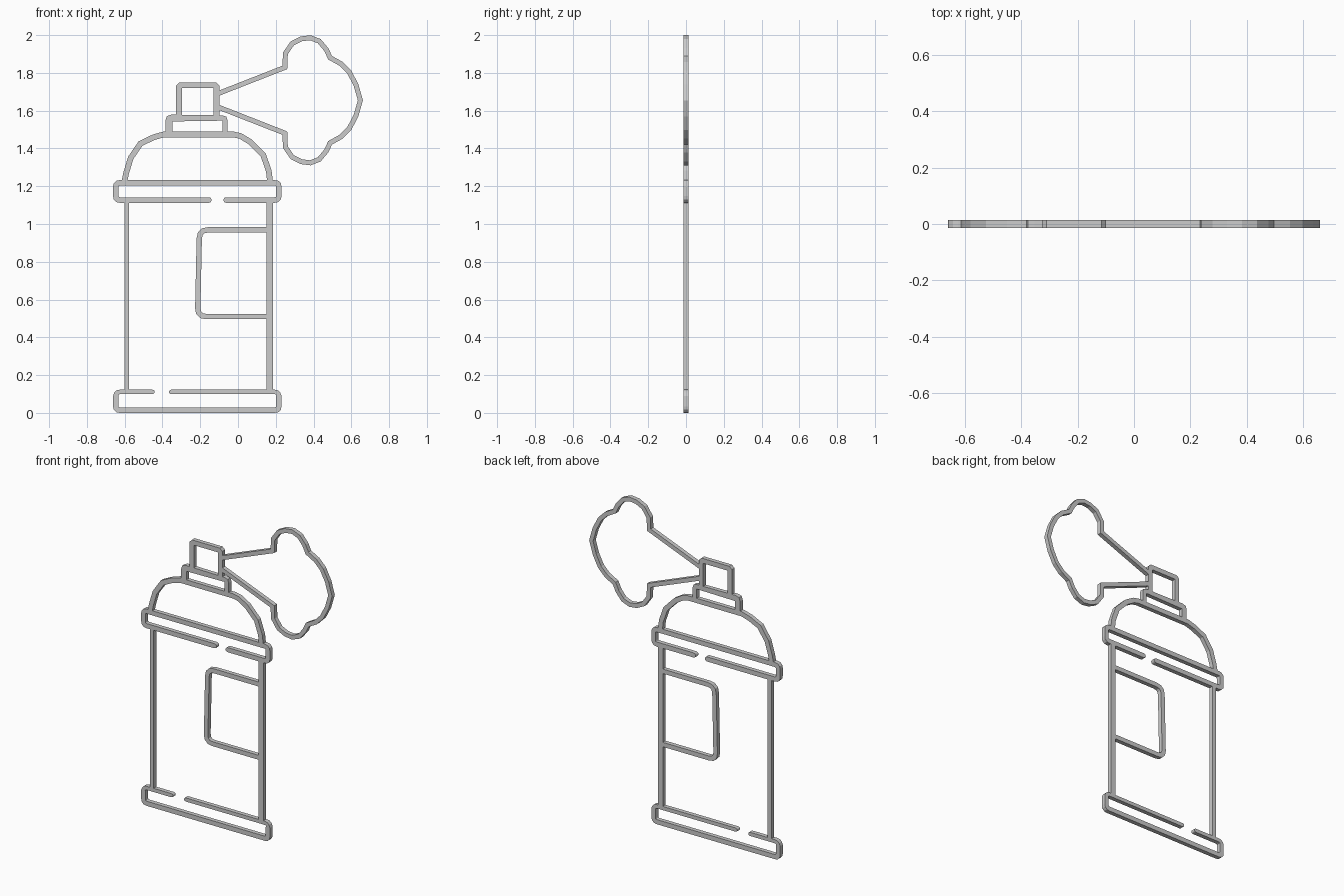
import bpy, bmesh, math
from mathutils import Vector

if "Cube" in bpy.data.objects:
    bpy.data.objects.remove(bpy.data.objects["Cube"])

HALF_DEPTH = 0.0135
SHIFT = 0.005


def rounded(pts, r, n=3):
    """Round the inner corners of an open path."""
    pts = [Vector(p) for p in pts]
    out = [pts[0]]
    for a, b, c in zip(pts, pts[1:], pts[2:]):
        p, q = b + (a - b).normalized() * r, b + (c - b).normalized() * r
        for i in range(n + 1):
            t = i / n
            out.append(p * (1 - t) ** 2 + b * 2 * t * (1 - t) + q * t * t)
    return out + [pts[-1]]


def stroke(name, pts, width, closed=False, caps=False):
    """Mitred flat strip along an x-z path, given depth in y.
    width may be one number or a function of the point."""
    pts = [Vector(p) for p in pts]
    wf = width if callable(width) else (lambda p: width)
    half = [wf(p) / 2 for p in pts]
    if caps:  # rounded ends
        for flip in (0, 1):
            pts.reverse()
            half.reverse()
            e, r = pts[-1], half[-1]
            d = (e - pts[-2]).normalized()
            pts.pop()
            half.pop()
            for a in (0, 35, 65, 84):
                a = math.radians(a)
                pts.append(e - d * r * (1 - math.sin(a)))
                half.append(r * math.cos(a))
    n = len(pts)
    bm = bmesh.new()
    rings = []
    for i, p in enumerate(pts):
        a = pts[i - 1] if (i or closed) else None
        b = pts[(i + 1) % n] if (i < n - 1 or closed) else None
        d1 = (p - a).normalized() if a is not None else (b - p).normalized()
        d2 = (b - p).normalized() if b is not None else d1
        m = (d1 + d2).normalized()
        nor = Vector((-m.y, m.x))
        off = nor * half[i] / max(0.5, m.dot(d1))
        rings.append([bm.verts.new((q.x, y, q.y)) for q, y in (
            (p + off, -HALF_DEPTH), (p - off, -HALF_DEPTH),
            (p - off, HALF_DEPTH), (p + off, HALF_DEPTH))])
    for i in range(n if closed else n - 1):
        r, s = rings[i], rings[(i + 1) % n]
        for k in range(4):
            bm.faces.new((r[k], r[(k + 1) % 4], s[(k + 1) % 4], s[k]))
    if not closed:
        bm.faces.new(rings[0])
        bm.faces.new(rings[-1])
    bmesh.ops.recalc_face_normals(bm, faces=bm.faces)
    me = bpy.data.meshes.new(name)
    bm.to_mesh(me)
    bm.free()
    ob = bpy.data.objects.new(name, me)
    ob.location.x = SHIFT
    bpy.context.collection.objects.link(ob)
    return ob


# spray cone and cloud: upper half mirrored about the jet axis
AXIS = 1.655
upper = [(-0.112, 1.690), (0.243, 1.829), (0.246, 1.904), (0.283, 1.957),
         (0.330, 1.980), (0.378, 1.986), (0.425, 1.968), (0.462, 1.924),
         (0.483, 1.880), (0.541, 1.848), (0.584, 1.805), (0.620, 1.735)]
lower = [(x, 2 * AXIS - z) for x, z in reversed(upper)]
stroke("spray_cloud", upper + [(0.643, AXIS)] + lower, 0.026)

# nozzle button and collar
stroke("nozzle", rounded([(-0.317, 1.575), (-0.317, 1.735), (-0.119, 1.735),
                          (-0.119, 1.575)], 0.008, 1), 0.030)
stroke("collar", rounded([(-0.371, 1.487), (-0.371, 1.561), (-0.074, 1.561),
                          (-0.074, 1.487)], 0.015, 2),
       lambda p: 0.036 if p.x < -0.2 else 0.028)

# shoulder dome
stroke("dome", [(-0.605, 1.230), (-0.597, 1.270), (-0.573, 1.350),
                (-0.521, 1.426), (-0.452, 1.459), (-0.399, 1.474),
                (-0.029, 1.474), (0.008, 1.466), (0.061, 1.434),
                (0.129, 1.364), (0.158, 1.281), (0.164, 1.230)], 0.030)


# rims: rounded boxes with a gap in one long edge
def rim(name, gap_left, gap_right, z_gap, z_far, width):
    l, r = -0.652, 0.211
    stroke(name, rounded([(gap_left, z_gap), (l, z_gap), (l, z_far),
                          (r, z_far), (r, z_gap), (gap_right, z_gap)],
                         0.022), width, caps=True)


rim("top_rim", -0.145, -0.082, 1.127, 1.218, 0.029)
rim("bottom_rim", -0.446, -0.370, 0.111, 0.0145,
    lambda p: 0.023 if p.y > 0.1 else 0.029)

# can walls
stroke("left_wall", [(-0.594, 0.120), (-0.594, 1.115)], 0.026)
stroke("right_wall", [(0.163, 0.120), (0.163, 1.115)], 0.033)

# label panel
stroke("label", rounded([(0.148, 0.969), (-0.209, 0.969), (-0.219, 0.510),
                         (0.148, 0.510)], 0.045), 0.028)
